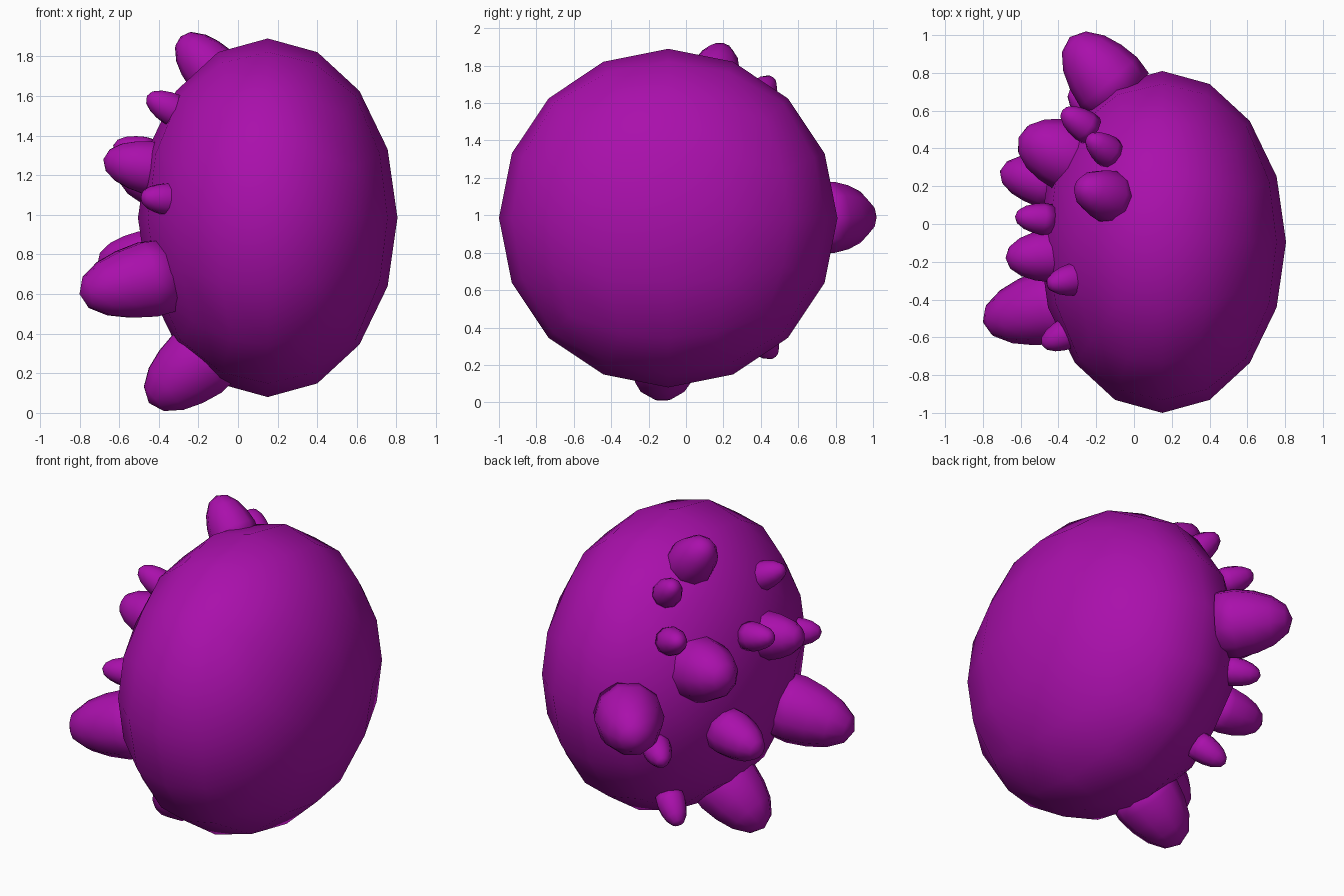
import bpy, bmesh, math
from mathutils import Vector

if "Cube" in bpy.data.objects:
    bpy.data.objects.remove(bpy.data.objects["Cube"])

CENTRE = Vector((0.15, -0.095, 0.985))
RADII = Vector((0.655, 0.905, 0.905))

mat = bpy.data.materials.new("purple")
mat.diffuse_color = (0.40, 0.005, 0.41, 1)
mat.use_nodes = True
mat.node_tree.nodes["Principled BSDF"].inputs["Base Color"].default_value = mat.diffuse_color


def finish(bm, name):
    bmesh.ops.recalc_face_normals(bm, faces=bm.faces)
    for f in bm.faces:
        f.smooth = True
    me = bpy.data.meshes.new(name)
    bm.to_mesh(me)
    bm.free()
    me.materials.append(mat)
    ob = bpy.data.objects.new(name, me)
    bpy.context.collection.objects.link(ob)
    return ob


# Body: quad sphere (four equal-angle cuts per cube face), flattened along x
bm = bmesh.new()
bmesh.ops.create_cube(bm, size=2)
bmesh.ops.subdivide_edges(bm, edges=bm.edges[:], cuts=3, use_grid_fill=True)
for v in bm.verts:
    d = Vector([math.tan(c * math.pi / 4) for c in v.co]).normalized()
    v.co = CENTRE + Vector([d[i] * RADII[i] for i in range(3)])
finish(bm, "body")

# Rounded, tapered knob profile: (fraction of length, fraction of radius)
PROFILE = [(0, 0.96), (0.25, 1.0), (0.5, 0.9), (0.73, 0.72), (0.92, 0.42), (1, 0)]


def knob(name, tip, radius, length, sides=10):
    """Knob growing out of the body along the surface normal, ending at tip."""
    tip = Vector(tip)
    rel = tip - CENTRE
    k = math.sqrt(sum((rel[i] / RADII[i]) ** 2 for i in range(3)))
    surf = rel / k
    n = Vector([surf[i] / RADII[i] ** 2 for i in range(3)]).normalized()
    base = tip - n * length
    q = n.to_track_quat('Z', 'Y')
    bm = bmesh.new()
    rings = []
    for t, r in PROFILE[:-1]:
        rings.append([bm.verts.new(base + q @ Vector((
            radius * r * math.cos(2 * math.pi * i / sides),
            radius * r * math.sin(2 * math.pi * i / sides), t * length)))
            for i in range(sides)])
    end = bm.verts.new(tip)
    for i in range(sides):
        j = (i + 1) % sides
        for a, b in zip(rings, rings[1:]):
            bm.faces.new((a[i], a[j], b[j], b[i]))
        bm.faces.new((rings[-1][i], rings[-1][j], end))
    bm.faces.new(rings[0][::-1])
    finish(bm, name)


# Large, medium and small knobs on the -x side: tip, radius, length
KNOBS = {
    "large_knob": [((-0.80, -0.52, 0.60), 0.20, 0.48),
                   ((-0.45, -0.13, 0.05), 0.20, 0.42),
                   ((-0.34, 0.99, 0.99), 0.20, 0.42),
                   ((-0.61, 0.46, 1.25), 0.19, 0.36)],
    "medium_knob": [((-0.29, 0.20, 1.90), 0.14, 0.30),
                    ((-0.68, -0.18, 1.28), 0.14, 0.30),
                    ((-0.71, 0.28, 0.75), 0.14, 0.32)],
    "small_knob": [((-0.46, -0.32, 1.60), 0.085, 0.20),
                   ((-0.24, 0.46, 1.73), 0.085, 0.20),
                   ((-0.63, 0.04, 1.35), 0.085, 0.20),
                   ((-0.49, -0.64, 1.09), 0.085, 0.20),
                   ((-0.28, 0.47, 0.25), 0.085, 0.20),
                   ((-0.38, 0.60, 1.47), 0.085, 0.20),
                   ((-0.34, 0.71, 0.74), 0.085, 0.20)],
}
for kind, items in KNOBS.items():
    for i, (tip, r, l) in enumerate(items, 1):
        knob(f"{kind}_{i}", tip, r, l)
